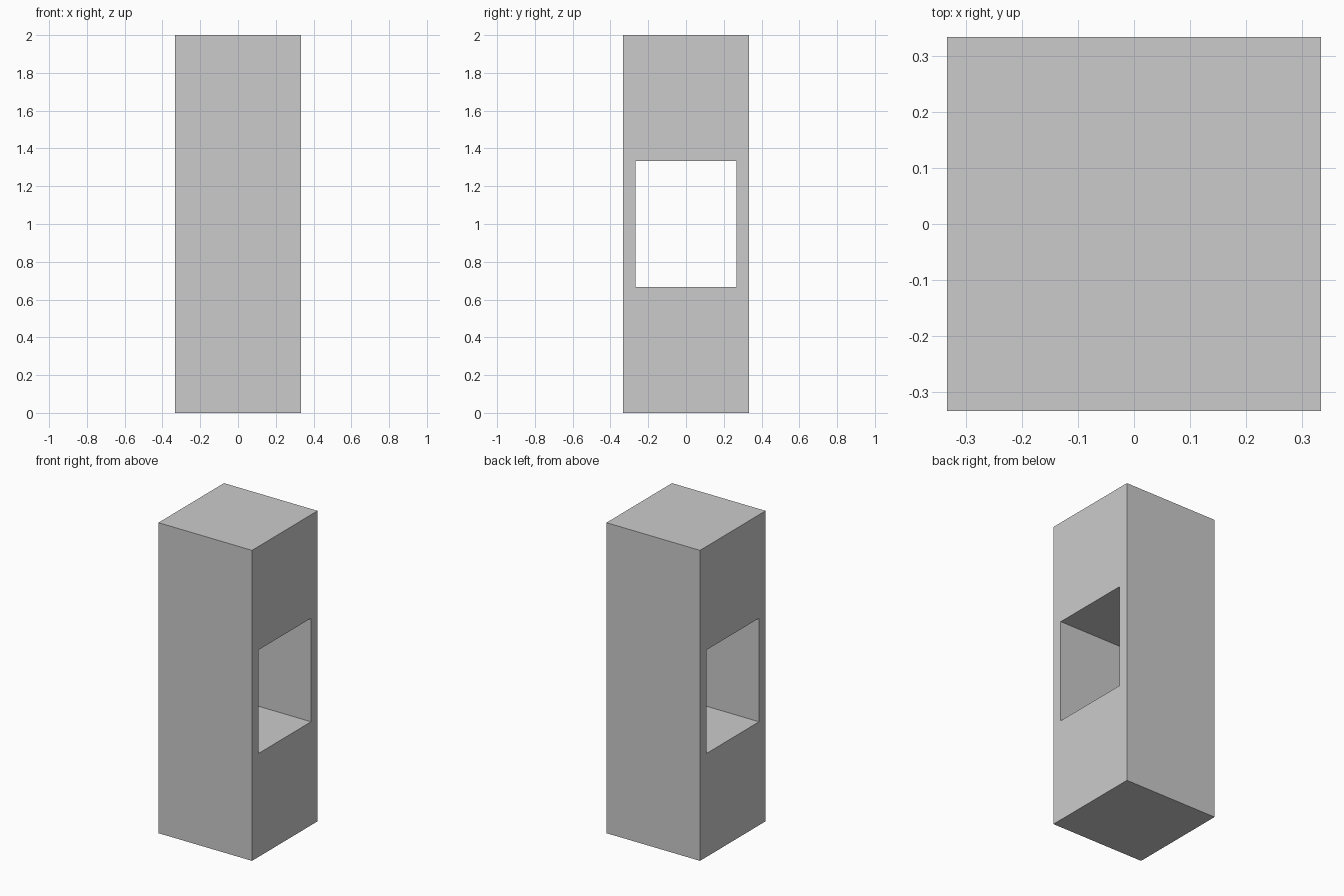
import bpy, bmesh

if "Cube" in bpy.data.objects:
    bpy.data.objects.remove(bpy.data.objects["Cube"])

HALF = 1 / 3            # half width of the square block
HEIGHT = 2.0
HOLE_HALF = 0.267       # half width of the window
HOLE_Z = (2 / 3, 4 / 3)


def rect(half, z0, z1):
    return [(-half, z0), (half, z0), (half, z1), (-half, z1)]


bm = bmesh.new()
outer, inner = rect(HALF, 0, HEIGHT), rect(HOLE_HALF, *HOLE_Z)

# Four rings: outer and window outlines on the left and right sides
rings = [[bm.verts.new((x, y, z)) for y, z in outline]
         for x, outline in ((-HALF, outer), (HALF, outer), (HALF, inner), (-HALF, inner))]

# Outer walls, right frame, window lining, left frame
for a, b in zip(rings, rings[1:] + rings[:1]):
    for i in range(4):
        j = (i + 1) % 4
        bm.faces.new((a[i], a[j], b[j], b[i]))
bmesh.ops.recalc_face_normals(bm, faces=bm.faces)

mesh = bpy.data.meshes.new("windowed_pillar")
bm.to_mesh(mesh)
bm.free()
bpy.context.collection.objects.link(bpy.data.objects.new("windowed_pillar", mesh))
